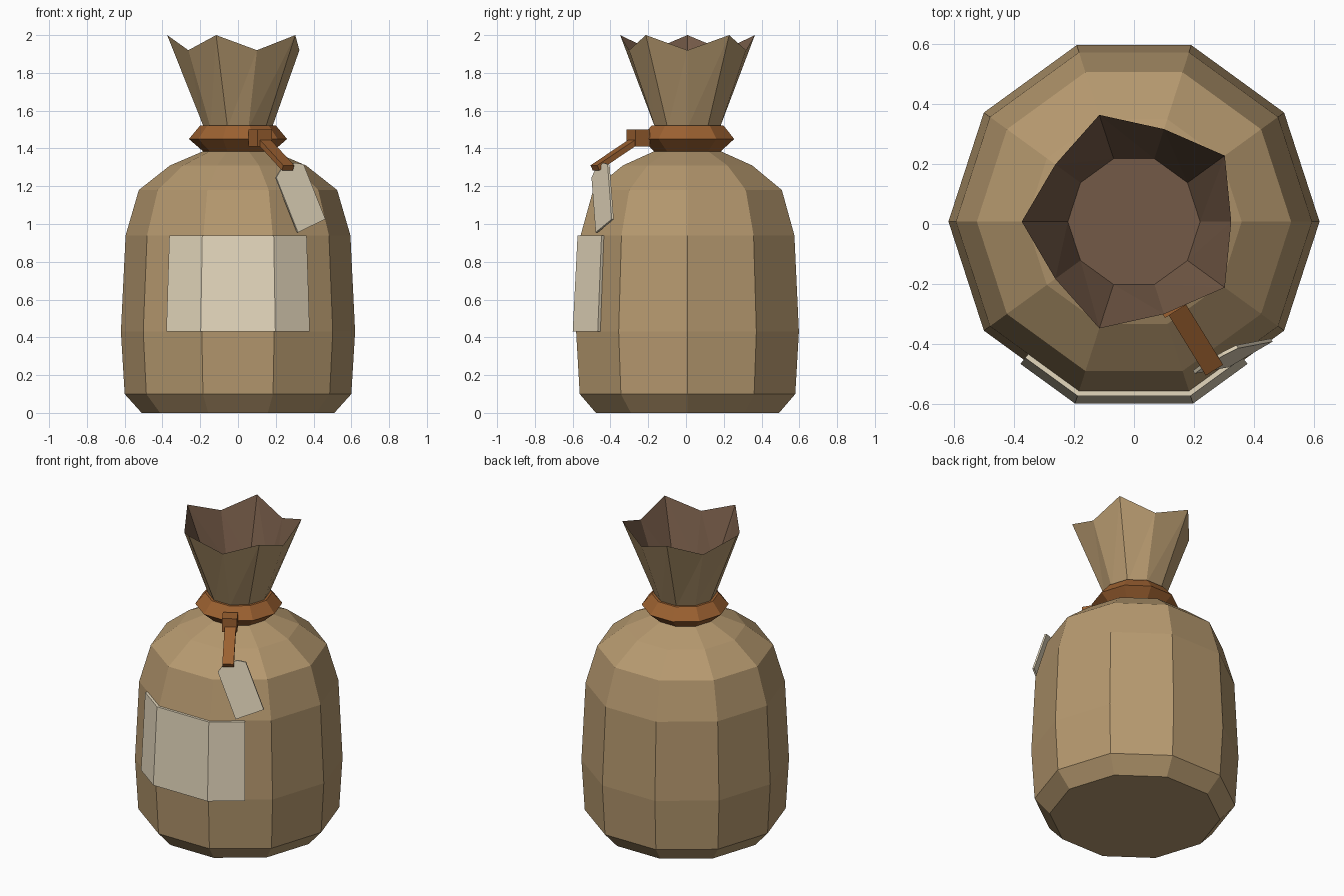
import bpy, bmesh, math
from mathutils import Vector, Matrix

if "Cube" in bpy.data.objects:
    bpy.data.objects.remove(bpy.data.objects["Cube"])

CY = 0.008   # bag axis sits slightly behind the origin
N = 10


def srgb(r, g, b):
    def lin(c):
        c /= 255
        return c / 12.92 if c <= 0.04045 else ((c + 0.055) / 1.055) ** 2.4
    return (lin(r), lin(g), lin(b), 1)


def material(name, *rgb):
    m = bpy.data.materials.new(name)
    m.diffuse_color = srgb(*rgb)
    m.use_nodes = True
    m.node_tree.nodes["Principled BSDF"].inputs["Base Color"].default_value = m.diffuse_color
    return m


BURLAP = material("burlap", 182, 153, 111)
INSIDE = material("dark_inside", 116, 90, 71)
ROPE = material("rope_brown", 156, 97, 49)
CREAM = material("cream_cloth", 229, 216, 189)


def make(name, verts, faces, *mats, recalc=True):
    mesh = bpy.data.meshes.new(name)
    mesh.from_pydata([tuple(v) for v in verts], [], faces)
    for m in mats:
        mesh.materials.append(m)
    if recalc:
        bm = bmesh.new()
        bm.from_mesh(mesh)
        bmesh.ops.recalc_face_normals(bm, faces=bm.faces)
        bm.to_mesh(mesh)
        bm.free()
    obj = bpy.data.objects.new(name, mesh)
    bpy.context.collection.objects.link(obj)
    return obj


def point(r, i, z):
    a = math.radians(36 * i)
    return Vector((r * math.cos(a), r * math.sin(a) + CY, z))


def lathe(name, profile, mat):
    """Ten-sided closed turning of (radius, z) pairs."""
    verts = [point(r, i, z) for r, z in profile for i in range(N)]
    faces = [(k * N + i, k * N + (i + 1) % N, (k + 1) * N + (i + 1) % N, (k + 1) * N + i)
             for k in range(len(profile) - 1) for i in range(N)]
    last = (len(profile) - 1) * N
    faces += [tuple(reversed(range(N))), tuple(range(last, last + N))]
    return make(name, verts, faces, mat)


def box(name, size, matrix, mat):
    verts = [matrix @ Vector((x * size[0] / 2, y * size[1] / 2, z * size[2] / 2))
             for x in (-1, 1) for y in (-1, 1) for z in (-1, 1)]
    faces = [(0, 1, 3, 2), (4, 6, 7, 5), (0, 4, 5, 1), (2, 3, 7, 6), (0, 2, 6, 4), (1, 5, 7, 3)]
    return make(name, verts, faces, mat)


# Sack body and tie collar
lathe("sack_body", [(0.51, 0), (0.60, 0.10), (0.62, 0.43), (0.595, 0.94),
                    (0.525, 1.18), (0.36, 1.31), (0.185, 1.385), (0.185, 1.42)], BURLAP)
lathe("tie_collar", [(0.185, 1.385), (0.26, 1.45), (0.20, 1.522)], ROPE)

# Open ruffled mouth: outer wall, zigzag rim, dark lining and floor
rows = [[point(0.18, i, 1.51) for i in range(N)],
        [point(0.375, i, 2.0) if i % 2 else point(0.325, i, 1.92) for i in range(N)],
        [point(0.221, i, 1.63) for i in range(N)]]
faces = []
for i in range(N):
    j = (i + 1) % N
    faces += [(i, j, N + j), (i, N + j, N + i)]
    faces += [(2 * N + j, 2 * N + i, N + j), (2 * N + i, N + i, N + j)]
faces.append(tuple(range(2 * N, 3 * N)))
mouth = make("sack_mouth", sum(rows, []), faces, BURLAP, INSIDE, recalc=False)
for p in mouth.data.polygons:
    p.material_index = int(max(p.vertices) >= 2 * N)

# Cloth patch wrapped over three front sides
verts = []
for grow in (0.017, -0.005):
    for r, z in ((0.622, 0.43), (0.595, 0.94)):
        a, b, c, d = (point(r + grow, i, z) for i in (6, 7, 8, 9))
        verts += [b.lerp(a, 0.57), b, c, c.lerp(d, 0.57)]
faces = []
for i in range(3):
    faces += [(i, i + 1, i + 5, i + 4), (i + 8, i + 12, i + 13, i + 9),
              (i, i + 8, i + 9, i + 1), (i + 4, i + 5, i + 13, i + 12)]
faces += [(0, 4, 12, 8), (3, 11, 15, 7)]
make("front_patch", verts, faces, CREAM)

# Knot and hanging strap
box("knot", (0.09, 0.09, 0.09),
    Matrix.Translation((0.118, -0.252, 1.455)) @ Matrix.Rotation(math.radians(-58), 4, 'Z'), ROPE)
start, end = Vector((0.125, -0.255, 1.45)), Vector((0.265, -0.482, 1.297))
along = (end - start).normalized()
side = along.cross(Vector((0, 0, 1))).normalized()
frame = Matrix((along, side, along.cross(side))).transposed().to_4x4()
box("strap", ((end - start).length, 0.068, 0.03),
    Matrix.Translation((start + end) / 2) @ frame, ROPE)

# Paper tag with clipped top corners
corner = Vector((0.20, -0.495, 1.245))
across, down = Vector((0.145, 0.085, 0.07)), Vector((0.115, 0.022, -0.29))
outline = [corner + across * u + down * v for u, v in
           ((0, 0), (0, 1), (1, 1), (1, 0), (0.75, -0.09), (0.25, -0.09))]
normal = across.cross(down).normalized() * 0.006
verts = [p + normal for p in outline] + [p - normal for p in outline]
faces = [tuple(range(6)), tuple(reversed(range(6, 12)))]
faces += [(i, i + 6, (i + 1) % 6 + 6, (i + 1) % 6) for i in range(6)]
make("tag", verts, faces, CREAM)
